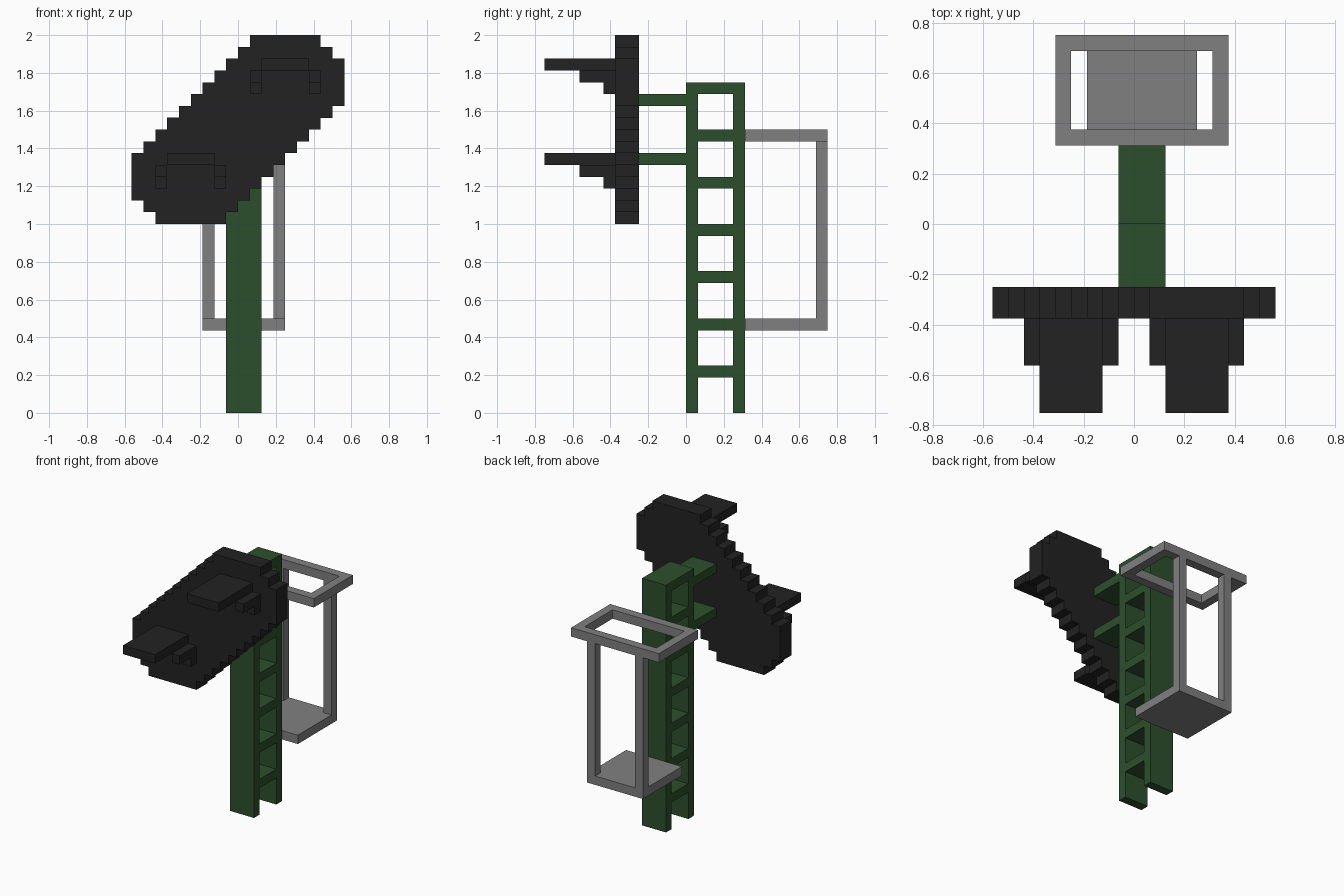
import bpy
import bmesh

U = 1 / 16  # block size; all dimensions below are in blocks

cube = bpy.data.objects.get("Cube")
if cube:
    bpy.data.objects.remove(cube, do_unlink=True)


def material(name, r, g, b):
    m = bpy.data.materials.new(name)
    m.use_nodes = True
    m.diffuse_color = (r, g, b, 1)
    bsdf = next(n for n in m.node_tree.nodes if n.type == 'BSDF_PRINCIPLED')
    bsdf.inputs["Base Color"].default_value = (r, g, b, 1)
    return m


BLACK = material("black", 0.016, 0.016, 0.016)
GREEN = material("dark green", 0.0252, 0.0785, 0.0252)
GREY = material("grey", 0.216, 0.216, 0.216)


def finish(name, bm, mat):
    bmesh.ops.scale(bm, vec=(U, U, U), verts=bm.verts)
    bmesh.ops.recalc_face_normals(bm, faces=bm.faces)
    mesh = bpy.data.meshes.new(name)
    bm.to_mesh(mesh)
    bm.free()
    mesh.materials.append(mat)
    obj = bpy.data.objects.new(name, mesh)
    bpy.context.collection.objects.link(obj)
    return obj


def box(name, x, y, z, mat):
    """Box from (min, max) block ranges along each axis."""
    bm = bmesh.new()
    bmesh.ops.create_cube(bm, size=1)
    for v in bm.verts:
        v.co = [r[0] if c < 0 else r[1] for c, r in zip(v.co, (x, y, z))]
    return finish(name, bm, mat)


def prism(name, outline, axis, lo, hi, mat, hole=None):
    """Extrude an outline along y (outline in x, z) or z (outline in x, y)."""
    def place(p, d):
        return (p[0], d, p[1]) if axis == 'y' else (p[0], p[1], d)
    bm = bmesh.new()
    loops = [[[bm.verts.new(place(p, d)) for p in pts] for d in (lo, hi)]
             for pts in ([outline, hole] if hole else [outline])]
    for a, b in loops:
        for i in range(len(a)):
            j = (i + 1) % len(a)
            bm.faces.new((a[i], a[j], b[j], b[i]))
    for side in (0, 1):
        if hole:
            o, h = loops[0][side], loops[1][side]
            for i in range(len(o)):
                j = (i + 1) % len(o)
                bm.faces.new((o[i], o[j], h[j], h[i]))
        else:
            bm.faces.new(loops[0][side])
    return finish(name, bm, mat)


def rectangle(x0, x1, y0, y1):
    return [(x0, y0), (x1, y0), (x1, y1), (x0, y1)]


# Signal board: diagonal stepped plate, symmetric under a half turn about z = 24
right_edge = [min(r - 17, 9) for r in range(16, 30)] + [8, 7]
half = []
for row, x in enumerate(right_edge):
    half += [(x, row - 8), (x, row - 7)]
clean = [p for i, p in enumerate(half) if i == 0 or p != half[i - 1]]
outline = [(x, z + 24) for x, z in clean + [(-x, -z) for x, z in clean]]
prism("signal_board", outline, 'y', -6, -4, BLACK)

# Visors: a long hood with two stepped cheeks on each side
for label, cx, top in (("upper", 4, 30), ("lower", -4, 22)):
    box(label + "_hood", (cx - 2, cx + 2), (-12, -6), (top - 1, top), BLACK)
    for side, x in (("right", cx - 3), ("left", cx + 2)):
        name = f"{label}_{side}_cheek"
        box(name, (x, x + 1), (-9, -6), (top - 2, top - 1), BLACK)
        box(name + "_tip", (x, x + 1), (-7, -6), (top - 3, top - 2), BLACK)

# Ladder post: two uprights, a cap and six rungs
POST_X = (-1, 2)
box("front_upright", POST_X, (0, 1), (0, 28), GREEN)
box("back_upright", POST_X, (4, 5), (0, 28), GREEN)
box("post_cap", POST_X, (1, 4), (27, 28), GREEN)
for i in range(6):
    box(f"rung_{i + 1}", POST_X, (1, 4), (3 + 4 * i, 4 + 4 * i), GREEN)

# Arms that hold the board
for label, z in (("upper", 26), ("lower", 21)):
    box(label + "_arm", POST_X, (-4, 0), (z, z + 1), GREEN)

# Service platform: floor, two back posts and a rail ring
box("platform_floor", (-3, 4), (5, 12), (7, 8), GREY)
for side, x in (("right", -3), ("left", 3)):
    box(side + "_rail_post", (x, x + 1), (11, 12), (8, 23), GREY)
prism("guard_rail", rectangle(-5, 6, 5, 12), 'z', 23, 24, GREY,
      hole=rectangle(-4, 5, 6, 11))
